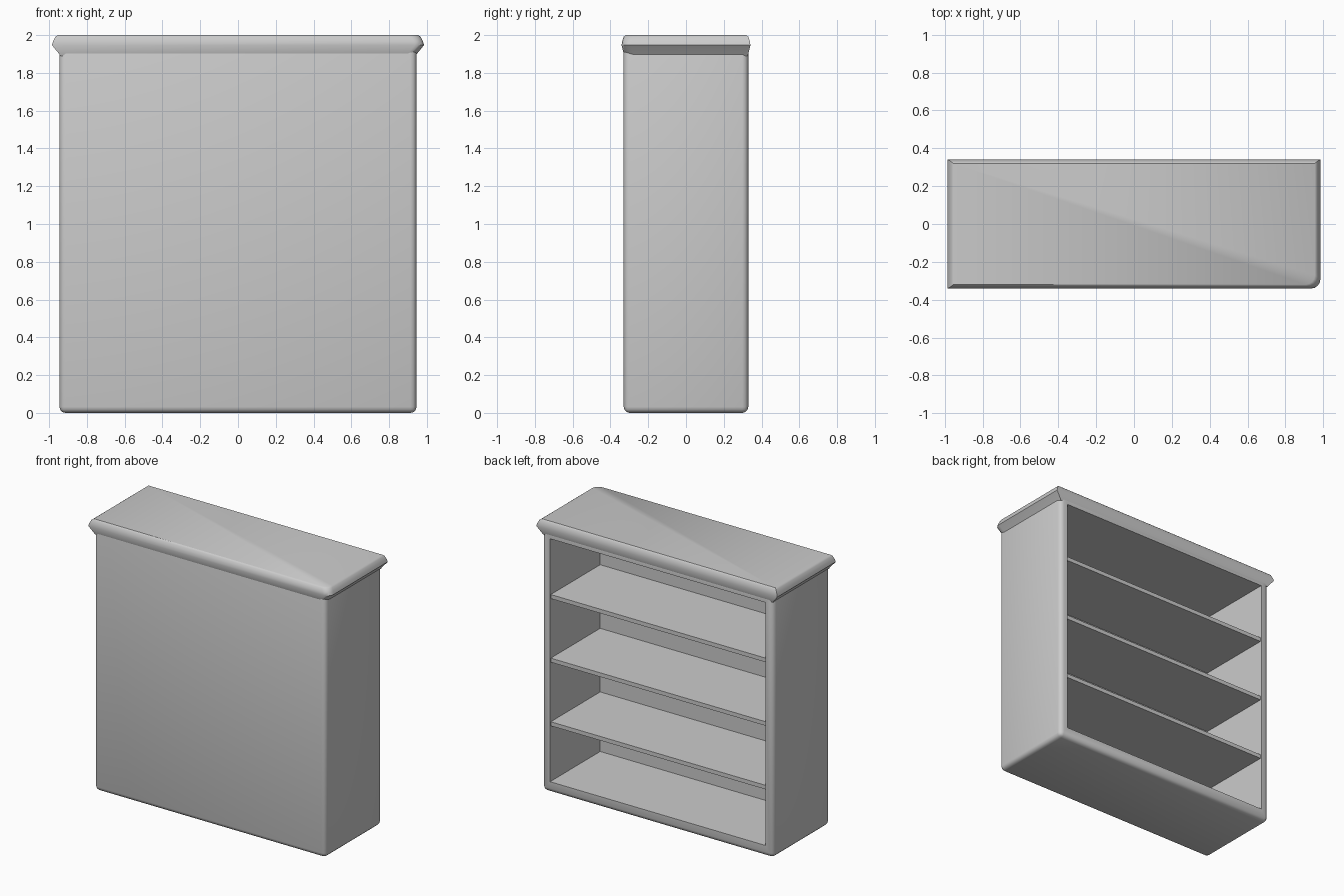
import bpy, bmesh, math

if "Cube" in bpy.data.objects:
    bpy.data.objects.remove(bpy.data.objects["Cube"])

HX, HY, TOP = 0.945, 0.33, 1.96        # cabinet half width, half depth, height
OX, OZ0, OZ1 = 0.88, 0.08, 1.875       # opening half width, bottom, top
INNER_Y = -0.255                       # inside of the closed front panel


def finish(bm, name, angle=35):
    bmesh.ops.recalc_face_normals(bm, faces=bm.faces)
    mesh = bpy.data.meshes.new(name)
    bm.to_mesh(mesh)
    bm.free()
    ob = bpy.data.objects.new(name, mesh)
    bpy.context.collection.objects.link(ob)
    bpy.ops.object.select_all(action='DESELECT')
    ob.select_set(True)
    bpy.context.view_layer.objects.active = ob
    bpy.ops.object.shade_smooth_by_angle(angle=math.radians(angle))
    return ob


def box(bm, x0, x1, y0, y1, z0, z1):
    verts = bmesh.ops.create_cube(bm, size=1)["verts"]
    for v in verts:
        v.co.x = x1 if v.co.x > 0 else x0
        v.co.y = y1 if v.co.y > 0 else y0
        v.co.z = z1 if v.co.z > 0 else z0


# cabinet: box with its +y face inset and pushed in, outer edges rounded
bm = bmesh.new()
box(bm, -HX, HX, -HY, HY, 0, TOP)
outer = list(bm.edges)
back = max(bm.faces, key=lambda f: f.calc_center_median().y)
bmesh.ops.inset_region(bm, faces=[back], thickness=0.06)
for v in back.verts:
    v.co.x = math.copysign(OX, v.co.x)
    v.co.z = OZ1 if v.co.z > 1 else OZ0
res = bmesh.ops.extrude_discrete_faces(bm, faces=[back])
for v in res["faces"][0].verts:
    v.co.y = INNER_Y
outer = [e for e in bm.edges
         if all(abs(abs(v.co.x) - HX) < 1e-4 and abs(abs(v.co.y) - HY) < 1e-4 for v in e.verts)]
bmesh.ops.bevel(bm, geom=outer, offset=0.032, segments=3, profile=0.5, affect='EDGES')
finish(bm, "cabinet")

# three shelves between the side walls
for i in range(3):
    bm = bmesh.new()
    z = 0.505 + 0.47 * i
    box(bm, -OX - 0.01, OX + 0.01, INNER_Y - 0.01, HY - 0.008, z - 0.015, z + 0.015)
    finish(bm, f"shelf_{i + 1}")

# crown moulding: stacked outlines, front right corner rounded
profile = [(0.94, 0.326, 1.89), (0.948, 0.33, 1.902), (0.985, 0.341, 1.947),
           (0.979, 0.338, 1.968), (0.967, 0.33, 1.991), (0.955, 0.32, 2.0)]
R = 0.05
bm = bmesh.new()
rings = []
for x, y, z in profile:
    pts = [(x, y), (-x, y), (-x, -y)]
    for k in range(5):
        a = math.radians(-90 + 22.5 * k)
        pts.append((x - R + R * math.cos(a), -y + R + R * math.sin(a)))
    rings.append([bm.verts.new((px, py, z)) for px, py in pts])
n = len(rings[0])
for low, high in zip(rings, rings[1:]):
    for i in range(n):
        j = (i + 1) % n
        bm.faces.new((low[i], low[j], high[j], high[i]))
bm.faces.new(rings[0][::-1])
bm.faces.new(rings[-1])
finish(bm, "crown", 40)
